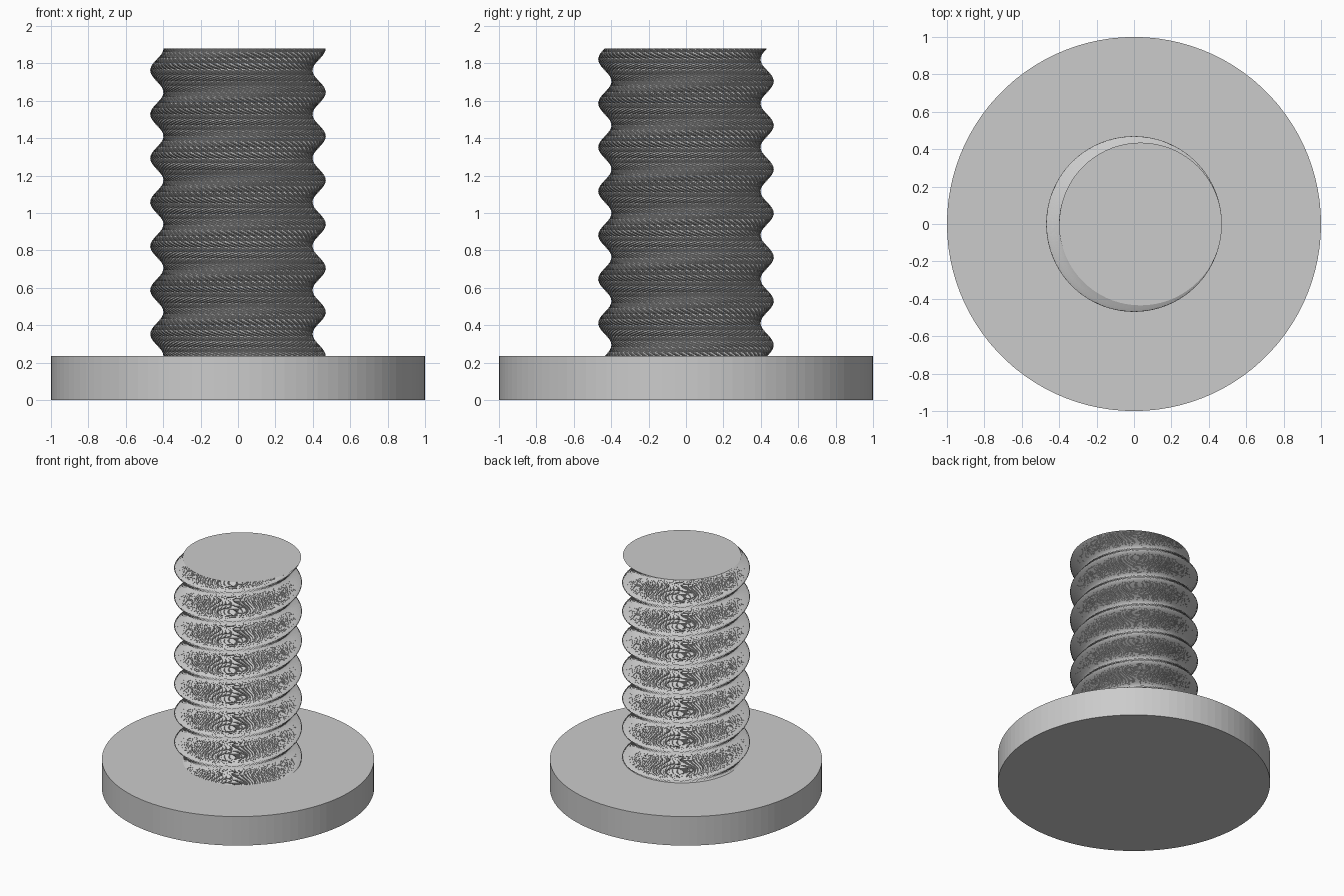
import bpy, bmesh
from math import cos, sin, tau

cube = bpy.data.objects.get("Cube")
if cube:
    bpy.data.objects.remove(cube, do_unlink=True)

HEAD_TOP, TOP = 0.235, 1.88
TURNS = 7
SLICES_PER_TURN = 40
SIDES = 72
RADIUS, OFFSET = 0.435, 0.035

# Plain grey used everywhere
grey = bpy.data.materials.new("plain_grey")
colour = (0.6, 0.6, 0.6, 1.0)
grey.use_nodes = True
grey.diffuse_color = colour
grey.node_tree.nodes["Principled BSDF"].inputs["Base Color"].default_value = colour


def add_object(name, bm):
    mesh = bpy.data.meshes.new(name)
    bm.to_mesh(mesh)
    bm.free()
    mesh.materials.append(grey)
    obj = bpy.data.objects.new(name, mesh)
    bpy.context.collection.objects.link(obj)
    return obj


# Round flat head at the base
bm = bmesh.new()
bmesh.ops.create_cone(bm, cap_ends=True, segments=100, radius1=1, radius2=1, depth=HEAD_TOP)
bmesh.ops.translate(bm, verts=bm.verts, vec=(0, 0, HEAD_TOP / 2))
add_object("head", bm)

# Threaded shaft: an off-centre circle twisted as it rises, sunk slightly into the head
bm = bmesh.new()
total = TURNS * SLICES_PER_TURN
rings = []
for k in range(-3, total + 1):
    turn = tau * k / SLICES_PER_TURN
    z = HEAD_TOP + (TOP - HEAD_TOP) * k / total
    ring = []
    for i in range(SIDES):
        a = turn + tau * i / SIDES
        ring.append(bm.verts.new((OFFSET * cos(turn) + RADIUS * cos(a),
                                  OFFSET * sin(turn) + RADIUS * sin(a), z)))
    rings.append(ring)

# Long diagonals give the fine ridges between slices
for low, high in zip(rings, rings[1:]):
    for i in range(SIDES):
        j = (i + 1) % SIDES
        bm.faces.new((low[i], low[j], high[j]))
        bm.faces.new((low[i], high[j], high[i]))
bm.faces.new(rings[-1])
bm.faces.new(rings[0][::-1])
add_object("threaded_shaft", bm)
